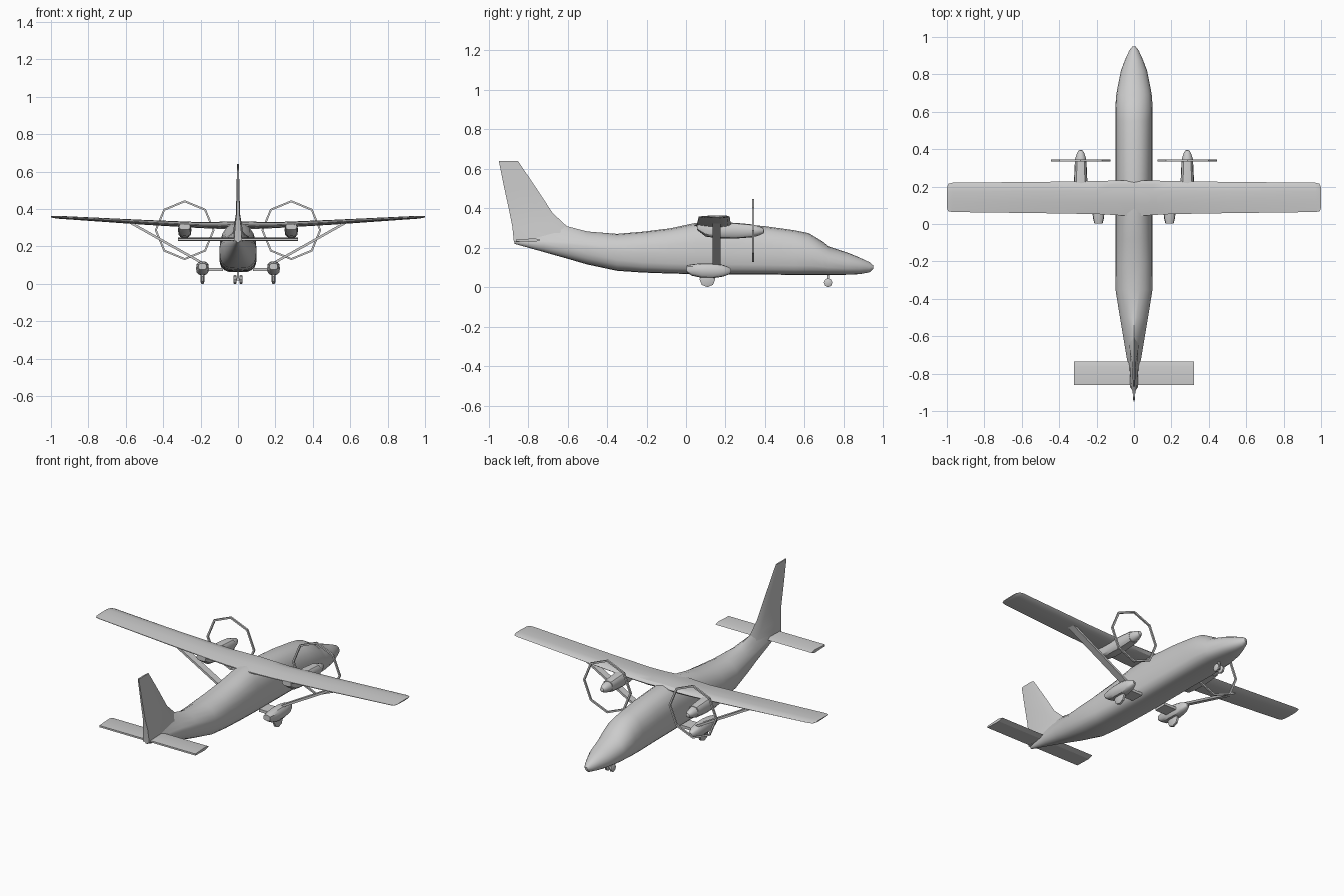
import bpy, bmesh
from math import sin, cos, pi, copysign
from mathutils import Vector


def make(name, bm, angle=35):
    bmesh.ops.recalc_face_normals(bm, faces=bm.faces)
    me = bpy.data.meshes.new(name)
    bm.to_mesh(me)
    bm.free()
    ob = bpy.data.objects.new(name, me)
    bpy.context.collection.objects.link(ob)
    bpy.ops.object.select_all(action='DESELECT')
    ob.select_set(True)
    bpy.context.view_layer.objects.active = ob
    bpy.ops.object.shade_smooth_by_angle(angle=angle * pi / 180)
    return ob


def loft(name, rings, closed=False, angle=35):
    """Skin equal-length rings; cap the ends unless the loft is closed."""
    bm = bmesh.new()
    vs = [[bm.verts.new(p) for p in r] for r in rings]
    n = len(vs[0])
    pairs = list(zip(vs, vs[1:])) + ([(vs[-1], vs[0])] if closed else [])
    for a, b in pairs:
        for i in range(n):
            j = (i + 1) % n
            bm.faces.new((a[i], a[j], b[j], b[i]))
    if not closed:
        bm.faces.new(vs[0])
        bm.faces.new(vs[-1])
    return make(name, bm, angle)


def section(x, y, hw, zb, zm, zt, nt=2.0, nb=2.0, n=20):
    """Super-ellipse ring in the xz plane with separate top and bottom halves."""
    out = []
    for i in range(n):
        a = 2 * pi * i / n
        c, s = cos(a), sin(a)
        if abs(c) < 1e-6: c = 0
        e, h = (nt, zt - zm) if s >= 0 else (nb, zm - zb)
        out.append((x + hw * copysign(abs(c) ** (2 / e), c), y,
                    zm + h * copysign(abs(s) ** (2 / e), s)))
    return out


def bar(name, a, b, wy, t):
    """Flat strut from a to b, wide along y."""
    a, b = Vector(a), Vector(b)
    u = Vector((0, wy / 2, 0))
    v = (b - a).cross(u).normalized() * t / 2
    return loft(name, [[p + u + v, p - u + v, p - u - v, p + u - v] for p in (a, b)])


def wheel(name, x, y, z, r, w):
    return loft(name, [[(px, y + k * r * sin(2 * pi * i / 8), z + k * r * cos(2 * pi * i / 8))
                        for i in range(8)]
                       for px, k in ((x - w, .75), (x - w * .6, 1), (x + w * .6, 1), (x + w, .75))])


# Fuselage: y, half width, bottom, middle, top, top and bottom roundness
body = [
    (.950, .008, .092, .100, .110, 2, 2), (.930, .024, .075, .100, .127, 2, 2),
    (.880, .047, .066, .108, .150, 2, 2.2), (.820, .070, .063, .115, .175, 2, 2.5),
    (.720, .090, .062, .130, .208, 2, 3), (.690, .095, .062, .140, .232, 2, 3),
    (.620, .100, .062, .155, .274, 2.1, 3.3), (.550, .100, .062, .160, .288, 2.2, 3.5),
    (.400, .100, .064, .165, .309, 2.3, 3.5), (.200, .100, .065, .170, .326, 2.3, 3.5),
    (.050, .100, .066, .170, .326, 2.3, 3.5), (-.080, .100, .069, .170, .298, 2.3, 3.4),
    (-.220, .100, .074, .175, .281, 2.2, 3.3), (-.350, .099, .083, .185, .270, 2, 3),
    (-.500, .075, .115, .205, .282, 1.6, 2.6), (-.600, .058, .144, .217, .308, 1.2, 2.4),
    (-.720, .038, .178, .225, .320, 1.0, 2.2), (-.870, .010, .220, .234, .300, 1.0, 2)]
loft("fuselage", [section(0, *r) for r in body])

# Tail fin: z, rear y, front y, half thickness
fin = [(.23, -.872, -.50, .030), (.31, -.88, -.605, .022), (.375, -.893, -.675, .011),
       (.50, -.92, -.757, .008), (.64, -.948, -.852, .005)]
loft("tail_fin", [[(0, f, z), (t, f * .75 + r * .25, z), (t * .7, r, z),
                   (-t * .7, r, z), (-t, f * .75 + r * .25, z)] for z, r, f, t in fin])

# Tailplane
loft("tailplane", [[(x, -.735, .239), (x, -.765, .247), (x, -.862, .242),
                    (x, -.862, .232), (x, -.765, .229)] for x in (-.32, .32)], angle=20)

# Wing: x, rear y, front y, bottom, top
half = [(.0, .040, .232, .296, .335), (.10, .048, .232, .294, .332), (.20, .053, .230, .298, .330),
        (.50, .058, .225, .316, .342), (.97, .064, .221, .349, .364), (.992, .068, .215, .353, .363),
        (1.0, .085, .195, .356, .362)]
span = [(-x, *r) for x, *r in half[:0:-1]] + half


def foil(x, r, f, b, t):
    c, h = f - r, t - b
    return [(x, r + c * u, b + h * v) for u, v in
            ((0, .55), (.35, .9), (.7, 1), (.92, .85), (1, .5), (.92, .15), (.7, 0), (.35, .1), (0, .4))]


loft("wing", [foil(*s) for s in span], angle=30)

for s, side in ((-1, "left"), (1, "right")):
    # Engine nacelle
    ex = s * .285
    loft("engine_" + side, [section(ex, *r, 3, 3, 12) for r in (
        (.055, .030, .290, .305, .320), (.10, .034, .256, .290, .326), (.16, .036, .248, .288, .328),
        (.25, .035, .246, .287, .326), (.335, .031, .253, .285, .318))])
    # Spinner
    loft("spinner_" + side, [section(ex, y, r, .285 - r, .285, .285 + r, n=12) for y, r in (
        (.33, .031), (.35, .029), (.375, .021), (.392, .012), (.396, .004))])
    # Eight-sided propeller ring
    loft("propeller_ring_" + side, [[(ex + r * cos(k * pi / 4), y, .287 + r * sin(k * pi / 4))
         for r, y in ((.160, .345), (.160, .335), (.149, .335), (.149, .345))]
        for k in range(8)], closed=True, angle=20)
    # Wheel pod and main wheel
    px = s * .190
    loft("wheel_pod_" + side, [section(px, *r, 2.8, 2.8, 12) for r in (
        (.002, .022, .076, .092, .110), (.03, .029, .058, .088, .116), (.08, .034, .047, .085, .121),
        (.14, .034, .046, .083, .121), (.19, .028, .054, .082, .112), (.220, .016, .066, .082, .100),
        (.229, .006, .076, .082, .090))])
    wheel("main_wheel_" + side, px, .108, .040, .040, .010)
    # Pod arm and wing strut
    bar("pod_arm_" + side, (s * .08, .125, .078), (px, .125, .078), .08, .016)
    bar("wing_strut_" + side, (s * .185, .155, .108), (s * .58, .155, .330), .042, .013)
    # Nose wheel
    wheel("nose_wheel_" + side, s * .016, .72, .023, .023, .009)

# Nose gear leg and axle
bar("nose_leg", (0, .72, .02), (0, .721, .08), .014, .012)
bar("nose_axle", (-.018, .72, .023), (.018, .72, .023), .010, .010)
